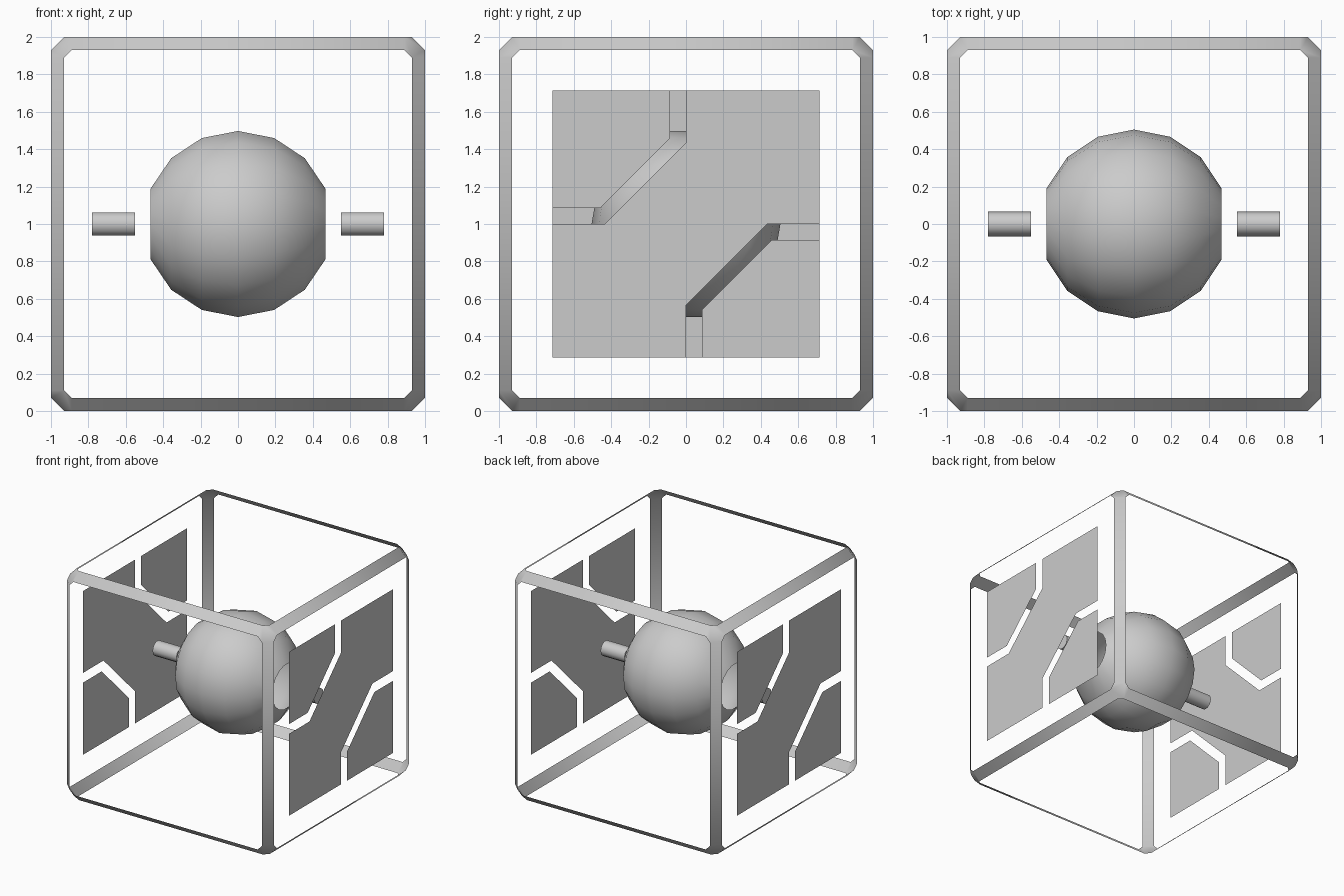
import bpy, bmesh, math
from mathutils import Vector
from itertools import product

if "Cube" in bpy.data.objects:
    bpy.data.objects.remove(bpy.data.objects["Cube"])

CENTRE = Vector((0, 0, 1))


def finish(name, bm, smooth=False, recalc=True):
    bmesh.ops.remove_doubles(bm, verts=bm.verts, dist=1e-4)
    if recalc:
        bmesh.ops.recalc_face_normals(bm, faces=bm.faces)
    for f in bm.faces:
        f.smooth = smooth
    me = bpy.data.meshes.new(name)
    bm.to_mesh(me)
    bm.free()
    ob = bpy.data.objects.new(name, me)
    ob.location = CENTRE
    bpy.context.collection.objects.link(ob)
    return ob


def add_face(bm, pts, outward=None):
    f = bm.faces.new([bm.verts.new(p) for p in pts])
    f.normal_update()
    if outward is not None and f.normal.dot(Vector(outward)) < 0:
        f.normal_flip()


def lathe_x(name, profile, n, capped=False):
    # revolve (x, radius) points around the x axis
    bm = bmesh.new()
    rings = []
    for x, r in profile:
        rings.append([bm.verts.new((x, r * math.cos(2 * math.pi * i / n),
                                    r * math.sin(2 * math.pi * i / n))) for i in range(n)])
    for a, b in zip(rings, rings[1:]):
        for i in range(n):
            j = (i + 1) % n
            f = bm.faces.new((a[i], a[j], b[j], b[i]))
            c = f.calc_center_median()
            f.normal_update()
            if f.normal.dot(Vector((0, c.y, c.z))) < 0:
                f.normal_flip()
    if capped:
        bm.faces.new(rings[0])
        bm.faces.new(rings[-1])
    ob = finish(name, bm, True, recalc=capped)
    bpy.ops.object.select_all(action='DESELECT')
    bpy.context.view_layer.objects.active = ob
    ob.select_set(True)
    bpy.ops.object.shade_smooth_by_angle(angle=math.radians(40))
    return ob


# cube frame: thin chamfer strips along the 12 edges, joined by corner patches
W, E = 0.93, 0.89
bm = bmesh.new()
for axis in range(3):
    for s, t in product((-1, 1), repeat=2):
        pts = []
        for a, p, q in ((-E, 1, W), (E, 1, W), (E, W, 1), (-E, W, 1)):
            v = [0, 0, 0]
            v[axis], v[(axis + 1) % 3], v[(axis + 2) % 3] = a, s * p, t * q
            pts.append(v)
        out = [0, s, t] if axis == 0 else [t, 0, s] if axis == 1 else [s, t, 0]
        add_face(bm, pts, out)
corner = [(1, W, E), (W, 1, E), (E, 1, W), (E, W, 1), (W, E, 1), (1, E, W)]
for s in product((-1, 1), repeat=3):
    add_face(bm, [[k * c for k, c in zip(s, p)] for p in corner], s)
finish("cube_frame", bm, True, recalc=False)

# core sphere, open at both x ends
R = 0.505
angles = [math.radians(-67.5 + 22.5 * i) for i in range(7)]
lathe_x("core_sphere", [(R * math.sin(a), R * math.cos(a)) for a in angles], 18)

# short axle rods
for side, name in ((-1, "left_rod"), (1, "right_rod")):
    lathe_x(name, [(side * 0.55, 0.066), (side * 0.78, 0.066)], 10, capped=True)

# side panels: a broad diagonal band and two corner plates, as (y, z)
H = 0.715
plate = [(-H, H), (-0.085, H), (-0.085, 0.46), (-0.46, 0.085), (-H, 0.085)]
half = [(-H, -H), (-H, 0), (-0.435, 0), (0, 0.435), (0, H)]
band = half[1:] + [(H, H)] + [(-y, -z) for y, z in half[1:]] + [half[0]]
for side, name in ((-1, "left_panel"), (1, "right_panel")):
    bm = bmesh.new()
    for shape in (plate, [(-y, -z) for y, z in plate], band):
        add_face(bm, [(side * 0.995, side * y, z) for y, z in shape], (side, 0, 0))
    finish(name, bm, recalc=False)
